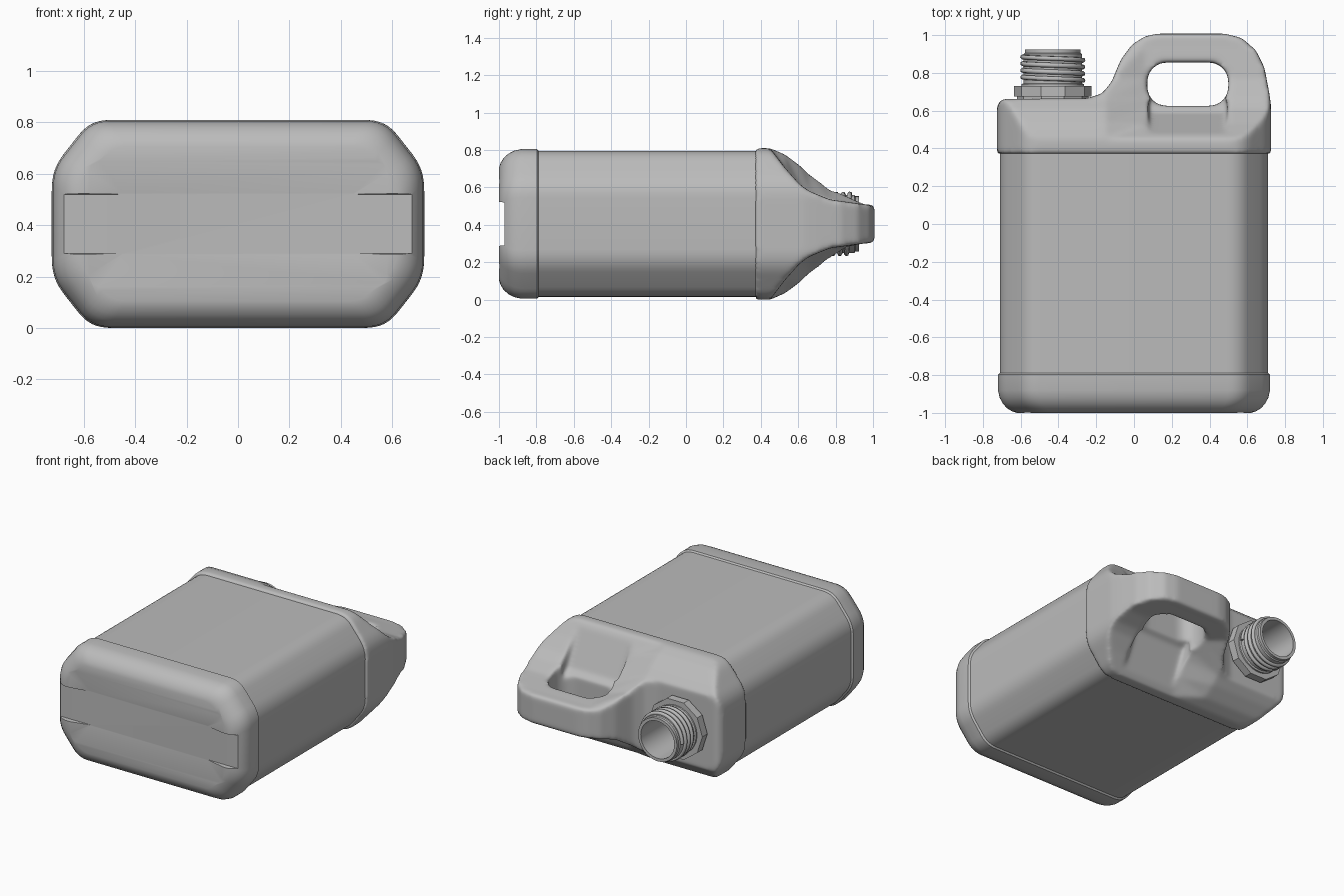
import bpy, bmesh, math
from mathutils import Vector

if "Cube" in bpy.data.objects:
    bpy.data.objects.remove(bpy.data.objects["Cube"])

ZC = 0.405          # height of the long axis
NECK_X = -0.43      # sideways place of the spout

plastic = bpy.data.materials.new("grey_plastic")
plastic.use_nodes = True
GREY = (0.5, 0.5, 0.5, 1)
plastic.diffuse_color = GREY
plastic.node_tree.nodes["Principled BSDF"].inputs["Base Color"].default_value = GREY


def loft(name, rings, caps=True):
    """Skin a list of equally long point rings."""
    bm = bmesh.new()
    loops = [[bm.verts.new(p) for p in ring] for ring in rings]
    n = len(loops[0])
    for a, b in zip(loops, loops[1:]):
        for i in range(n):
            j = (i + 1) % n
            bm.faces.new((a[i], a[j], b[j], b[i]))
    if caps:
        bm.faces.new(loops[0])
        bm.faces.new(loops[-1])
    bmesh.ops.recalc_face_normals(bm, faces=bm.faces)
    mesh = bpy.data.meshes.new(name)
    bm.to_mesh(mesh)
    bm.free()
    mesh.materials.append(plastic)
    ob = bpy.data.objects.new(name, mesh)
    bpy.context.collection.objects.link(ob)
    return ob


def select(ob):
    bpy.ops.object.select_all(action='DESELECT')
    ob.select_set(True)
    bpy.context.view_layer.objects.active = ob


def apply_modifier(ob, kind, **settings):
    mod = ob.modifiers.new(kind.lower(), kind)
    for key, value in settings.items():
        setattr(mod, key, value)
    select(ob)
    bpy.ops.object.modifier_apply(modifier=mod.name)


def cut(ob, tool, operation='DIFFERENCE'):
    apply_modifier(ob, 'BOOLEAN', operation=operation, object=tool, solver='EXACT')
    bpy.data.objects.remove(tool)


def smooth(ob, degrees):
    select(ob)
    bpy.ops.object.shade_smooth_by_angle(angle=math.radians(degrees))


def section(y, inset=0.0):
    """Octagon with softened corners, across the long axis."""
    quarter = [(0.72, 0.0), (0.72, 0.21), (0.57, 0.40), (0.0, 0.40)]
    pts = []
    for k in (1, 2):
        c = Vector(quarter[k])
        a = c + (Vector(quarter[k - 1]) - c).normalized() * 0.07
        b = c + (Vector(quarter[k + 1]) - c).normalized() * 0.07
        for i in range(7):
            t = i / 6
            p = a * (1 - t) ** 2 + c * 2 * t * (1 - t) + b * t * t
            pts.append((p.x * (1 - inset / 0.72), p.y * (1 - inset / 0.40)))
    half = pts + [(-x, z) for x, z in reversed(pts)]
    return [(x, y, ZC + z) for x, z in half + [(-x, -z) for x, z in half]]


def circle(radius, y, n=48):
    return [(NECK_X + radius * math.cos(2 * math.pi * i / n), y,
             ZC + radius * math.sin(2 * math.pi * i / n)) for i in range(n)]


def box_ring(hx, hz, y):
    return [(sx * hx, y, ZC + sz * hz) for sx, sz in ((1, 1), (-1, 1), (-1, -1), (1, -1))]


def upright(outline):
    """Prism through the full height from an outline in plan."""
    return [[(x, y, z) for x, y in outline] for z in (-0.1, 0.95)]


# Body with its slightly raised base band
stations = [(-1, 0.10), (-0.992, 0.075), (-0.975, 0.047), (-0.95, 0.025),
            (-0.92, 0.009), (-0.88, 0.0), (-0.797, 0.0), (-0.788, 0.010), (0.42, 0.010)]
body = loft("body", [section(y, d) for y, d in stations])

# Underside: a soft dish and a channel running out to both ends
cut(body, loft("dish", [box_ring(0.60, 0.26, -1.004), box_ring(0.45, 0.12, -0.97)]))
cut(body, loft("channel", [box_ring(0.9, 0.125, -1.1), box_ring(0.9, 0.115, -0.97)]))
smooth(body, 32)

# Shoulder and handle: plan outline, trimmed by the body section and side profiles
outline = [(-0.73, 0.37), (-0.73, 0.62), (-0.70, 0.662), (-0.25, 0.665), (-0.17, 0.69),
           (-0.12, 0.75), (-0.07, 0.87), (-0.01, 0.95), (0.06, 0.995), (0.13, 1.008),
           (0.48, 1.008), (0.57, 0.985), (0.645, 0.92), (0.69, 0.83), (0.715, 0.70),
           (0.73, 0.60), (0.73, 0.37)]
shoulder = loft("shoulder_and_handle", upright(outline))
cut(shoulder, loft("trim", [section(0.2, -0.005), section(1.2, -0.005)]), 'INTERSECT')

ys = (0.3, 0.45, 0.53, 0.61, 0.66, 0.77, 0.95, 1.03)
neck_side = (0.43, 0.405, 0.37, 0.31, 0.26, 0.20, 0.11, 0.10)
handle_side = (0.43, 0.405, 0.30, 0.21, 0.175, 0.13, 0.105, 0.10)


def profile(x, heights):
    top = [(x, y, ZC + h) for y, h in zip(ys, heights)]
    return top + [(x, y, 2 * ZC - z) for x, y, z in reversed(top)]


cut(shoulder, loft("slope", [profile(-0.8, neck_side), profile(-0.15, neck_side),
                             profile(0.06, handle_side), profile(0.8, handle_side)]), 'INTERSECT')

# Finger hole, with a sloping pocket above and below it
hole = []
for k, (cx, cy) in enumerate(((0.40, 0.755), (0.17, 0.755), (0.17, 0.725), (0.40, 0.725))):
    hole += [(cx + 0.10 * math.cos(a), cy + 0.10 * math.sin(a))
             for a in (math.pi / 2 * (k + i / 6) for i in range(7))]
cut(shoulder, loft("finger_hole", upright(hole)))
for side in (1, -1):
    cut(shoulder, loft("pocket", [[(x, y, ZC + side * h) for y, h in
                                   ((0.45, 0.43), (0.59, 0.12), (0.66, 0.08), (0.66, 0.43))]
                                  for x in (0.075, 0.495)]))
cut(shoulder, loft("bore", [circle(0.135, 0.44), circle(0.135, 0.8)]))

# Melt the moulded shapes together
apply_modifier(shoulder, 'REMESH', mode='VOXEL', voxel_size=0.0125)
apply_modifier(shoulder, 'SMOOTH', factor=0.5, iterations=14)
smooth(shoulder, 60)

# Hollow spout
spout = loft("spout", [circle(r, y) for r, y in
                       ((0.165, 0.64), (0.165, 0.74), (0.155, 0.745), (0.155, 0.90),
                        (0.148, 0.905), (0.148, 0.925), (0.128, 0.925), (0.128, 0.45))], False)
smooth(spout, 35)

# Faceted locking collar
collar = loft("spout_collar", [circle(r, y, 10) for r, y in
                               ((0.19, 0.64), (0.19, 0.675), (0.206, 0.675), (0.206, 0.73))])
cut(collar, loft("collar_bore", [circle(0.16, 0.5), circle(0.16, 0.9)]))

# Screw thread
path = bpy.data.curves.new("spout_thread", 'CURVE')
path.dimensions = '3D'
path.bevel_depth = 0.013
path.bevel_resolution = 1
path.use_fill_caps = True
turns, steps = 3.5, 126
spline = path.splines.new('POLY')
spline.points.add(steps)
for i, point in enumerate(spline.points):
    a = 2 * math.pi * turns * i / steps
    point.co = (NECK_X + 0.16 * math.cos(a), 0.76 + 0.125 * i / steps,
                ZC + 0.16 * math.sin(a), 1)
path.materials.append(plastic)
thread = bpy.data.objects.new("spout_thread", path)
bpy.context.collection.objects.link(thread)
